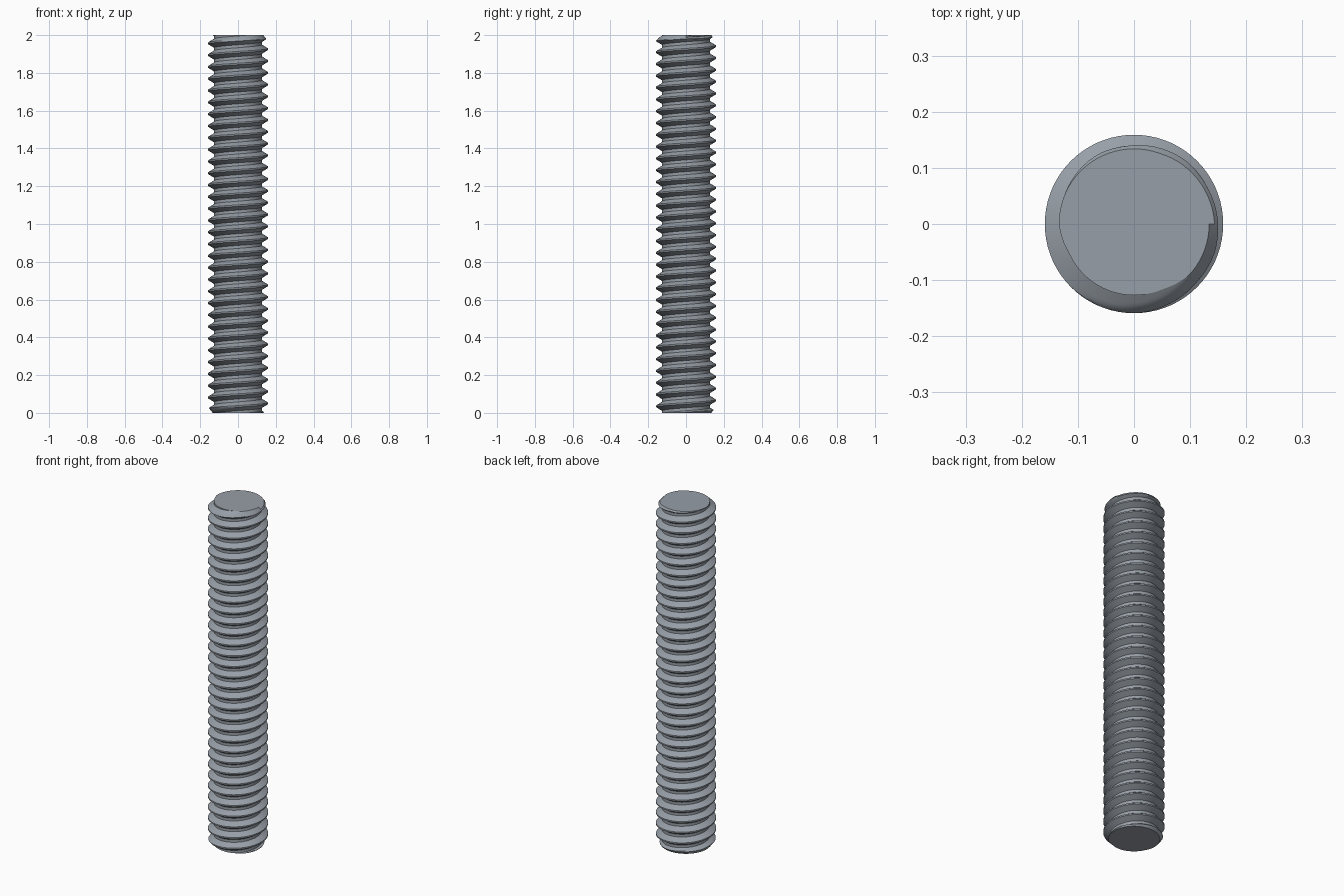
import bpy, bmesh, math

LENGTH, PITCH = 2.0, 0.0625
CREST, ROOT = 0.159, 0.127      # thread radii
END_R, CHAMFER = 0.134, 0.8     # end face radius, radius gained per unit of depth
PHASE = 0.988                   # height of a crest at angle 0, measured from mid length
SIDES, STEPS = 72, 16

if "Cube" in bpy.data.objects:
    bpy.data.objects.remove(bpy.data.objects["Cube"], do_unlink=True)

steel = bpy.data.materials.new("grey steel")
steel.use_nodes = True
colour = (0.31, 0.345, 0.385, 1)
steel.diffuse_color = colour
steel.node_tree.nodes["Principled BSDF"].inputs["Base Color"].default_value = colour


def radius(z, turn):
    """Thread radius at a height and turn, trimmed by the end chamfers."""
    u = (z - LENGTH / 2 - PHASE) / PITCH - turn
    away = abs(u - round(u))                      # distance to nearest crest, in pitches
    slope = min(max((away - 0.0625) / 0.3125, 0), 1)
    thread = CREST + (ROOT - CREST) * slope
    return min(thread, END_R + CHAMFER * min(z, LENGTH - z))


# Helical grid, with rows that follow the thread
bm = bmesh.new()
rows = int(LENGTH / PITCH + 2) * STEPS
columns = []
for i in range(SIDES + 1):
    turn = i / SIDES
    a = turn * math.tau
    column = []
    for k in range(rows + 1):
        offset = LENGTH / 2 + PHASE - LENGTH - 2 * PITCH
        z = min(max(offset + (k / STEPS + turn) * PITCH, 0), LENGTH)
        r = radius(z, turn)
        column.append(bm.verts.new((r * math.cos(a), r * math.sin(a), z)))
    columns.append(column)
for left, right in zip(columns, columns[1:]):
    for k in range(rows):
        bm.faces.new((left[k], right[k], right[k + 1], left[k + 1]))

# Weld the seam and the trimmed rows, then close both ends
bmesh.ops.remove_doubles(bm, verts=bm.verts, dist=0.00005)
bmesh.ops.holes_fill(bm, edges=[e for e in bm.edges if e.is_boundary], sides=0)
bmesh.ops.recalc_face_normals(bm, faces=bm.faces)

mesh = bpy.data.meshes.new("threaded_rod")
bm.to_mesh(mesh)
bm.free()
mesh.materials.append(steel)
rod = bpy.data.objects.new("threaded_rod", mesh)
bpy.context.collection.objects.link(rod)
bpy.context.view_layer.objects.active = rod
rod.select_set(True)
bpy.ops.object.shade_smooth_by_angle(angle=math.radians(25))
